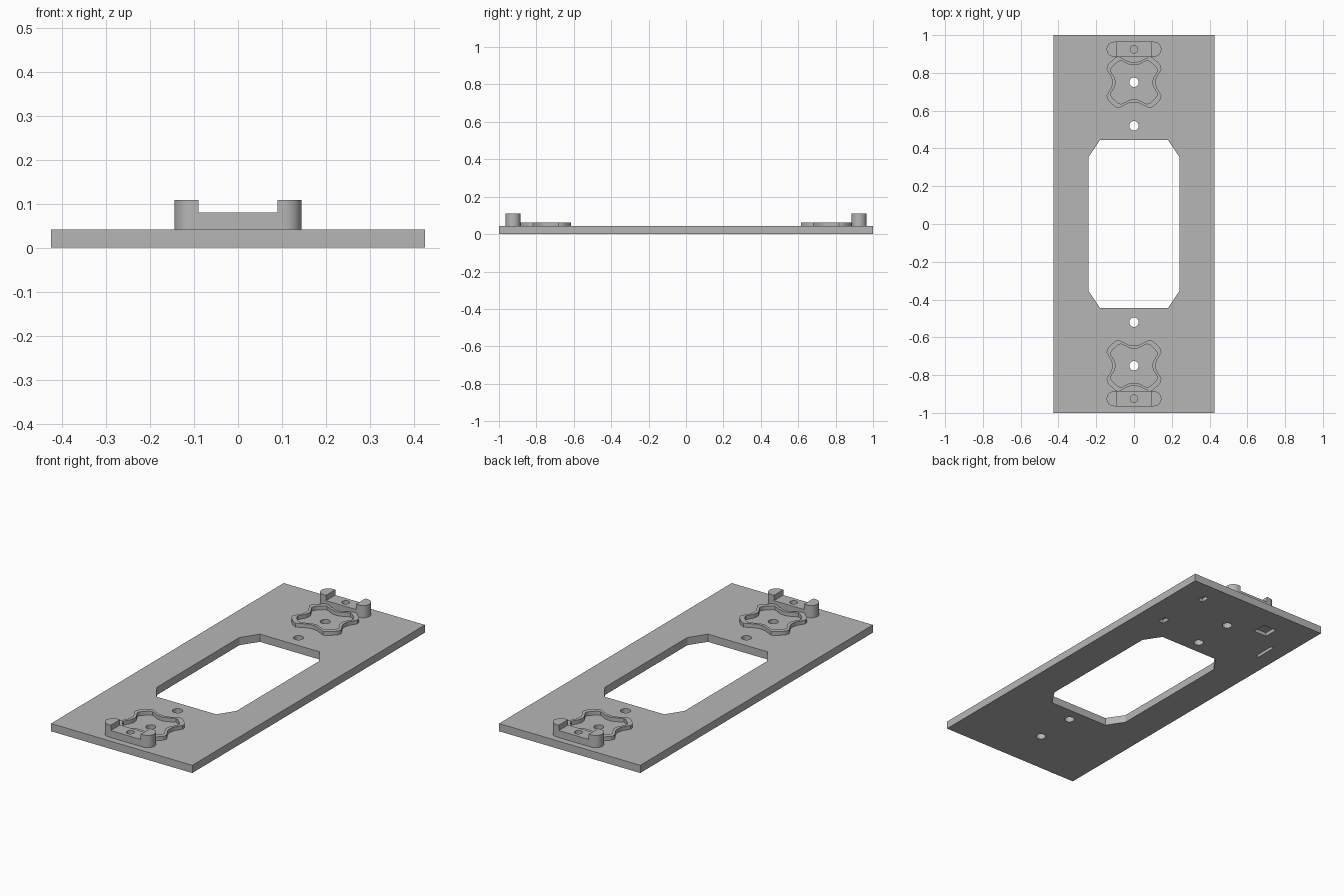
import bpy, bmesh, math

if "Cube" in bpy.data.objects:
    bpy.data.objects.remove(bpy.data.objects["Cube"])

grey = bpy.data.materials.new("plain grey")
grey.diffuse_color = (0.47, 0.47, 0.47, 1)
grey.use_nodes = True
grey.node_tree.nodes["Principled BSDF"].inputs["Base Color"].default_value = grey.diffuse_color
T = 0.042  # plate thickness


def prism(bm, pts, z0, z1):
    """Closed extrusion of a counter-clockwise outline."""
    lo = [bm.verts.new((x, y, z0)) for x, y in pts]
    hi = [bm.verts.new((x, y, z1)) for x, y in pts]
    bm.faces.new(lo[::-1])
    bm.faces.new(hi)
    for i in range(len(pts)):
        j = (i + 1) % len(pts)
        bm.faces.new((lo[i], lo[j], hi[j], hi[i]))


def make(name, solids):
    """Object made of several (outline, z0, z1) solids."""
    bm = bmesh.new()
    for pts, z0, z1 in solids:
        prism(bm, pts, z0, z1)
    bmesh.ops.recalc_face_normals(bm, faces=bm.faces)
    me = bpy.data.meshes.new(name)
    bm.to_mesh(me)
    bm.free()
    me.materials.append(grey)
    ob = bpy.data.objects.new(name, me)
    bpy.context.collection.objects.link(ob)
    return ob


def cut(ob, solids):
    cutter = make("cutter", solids)
    cutter.hide_render = True
    mod = ob.modifiers.new("cut", 'BOOLEAN')
    mod.operation, mod.solver, mod.object = 'DIFFERENCE', 'EXACT', cutter
    bpy.context.view_layer.objects.active = ob
    bpy.ops.object.modifier_apply(modifier=mod.name)
    bpy.data.objects.remove(cutter)


def smooth(ob):
    bpy.ops.object.select_all(action='DESELECT')
    ob.select_set(True)
    bpy.context.view_layer.objects.active = ob
    bpy.ops.object.shade_smooth_by_angle(angle=math.radians(30))


def rect(x, y, w, h):
    return [(x - w/2, y - h/2), (x + w/2, y - h/2), (x + w/2, y + h/2), (x - w/2, y + h/2)]


def circle(x, y, r, n=24):
    return [(x + r*math.cos(2*math.pi*i/n), y + r*math.sin(2*math.pi*i/n)) for i in range(n)]


def clover(cy, inset):
    """Four-lobed wavy outline, one quarter mirrored around."""
    q = [(0.116, 0.012), (0.122, 0.03), (0.145, 0.068), (0.143, 0.085), (0.133, 0.1),
         (0.1, 0.13), (0.083, 0.136), (0.068, 0.13), (0.03, 0.111), (0.012, 0.107)]
    q = [(x * (1 - inset/0.13), y * (1 - inset/0.13)) for x, y in q]
    pts = q + [(-x, y) for x, y in q[::-1]]
    pts += [(-x, -y) for x, y in pts]
    return [(x, y + cy) for x, y in pts]


def end_post(cy, s):
    """Post outline with a flat inner side and rounded outer side."""
    r, n = 0.04, 14
    arc = [(0.105 + r*math.cos(a), r*math.sin(a))
           for a in (-math.pi/2 + math.pi*i/n for i in range(n + 1))]
    pts = [(0.09, -r)] + arc + [(0.09, r)]
    return [(s*x, cy + s*y) for x, y in pts]


# Plate with chamfered window and screw holes
plate = make("base_plate", [(rect(0, 0, 0.85, 2), 0, T)])
window = [(0.18, -0.445), (0.24, -0.355), (0.24, 0.355), (0.18, 0.445),
          (-0.18, 0.445), (-0.24, 0.355), (-0.24, -0.355), (-0.18, -0.445)]
cuts = [(window, -0.1, 0.1)]
for y in (0.52, 0.75):
    for s in (-1, 1):
        cuts.append((circle(0, s*y, 0.025), -0.1, 0.1))
# Shallow pockets in the underside
for x, y, w, h in ((0.27, 0.88, 0.03, 0.05), (0.285, 0.58, 0.03, 0.05),
                   (-0.185, 0.835, 0.08, 0.08), (-0.325, 0.665, 0.018, 0.125)):
    cuts.append((rect(x, y, w, h), -0.1, 0.02))
cut(plate, cuts)
smooth(plate)

for s, end in ((-1, "front"), (1, "back")):
    # Wavy raised rim
    rim = make(end + "_wavy_rim", [(clover(s*0.75, 0), T - 0.002, 0.063)])
    cut(rim, [(clover(s*0.75, 0.02), 0, 0.2)])
    smooth(rim)
    # Bracket: low bridge with a blind screw hole, taller rounded ends
    y = s*0.925
    bridge = make(end + "_bracket_bridge", [(rect(0, y, 0.18, 0.08), T - 0.002, 0.08)])
    cut(bridge, [(circle(0, y, 0.02), T, 0.2)])
    smooth(bridge)
    for side, name in ((-1, "left"), (1, "right")):
        smooth(make(f"{end}_{name}_post", [(end_post(y, side), T - 0.002, 0.109)]))
